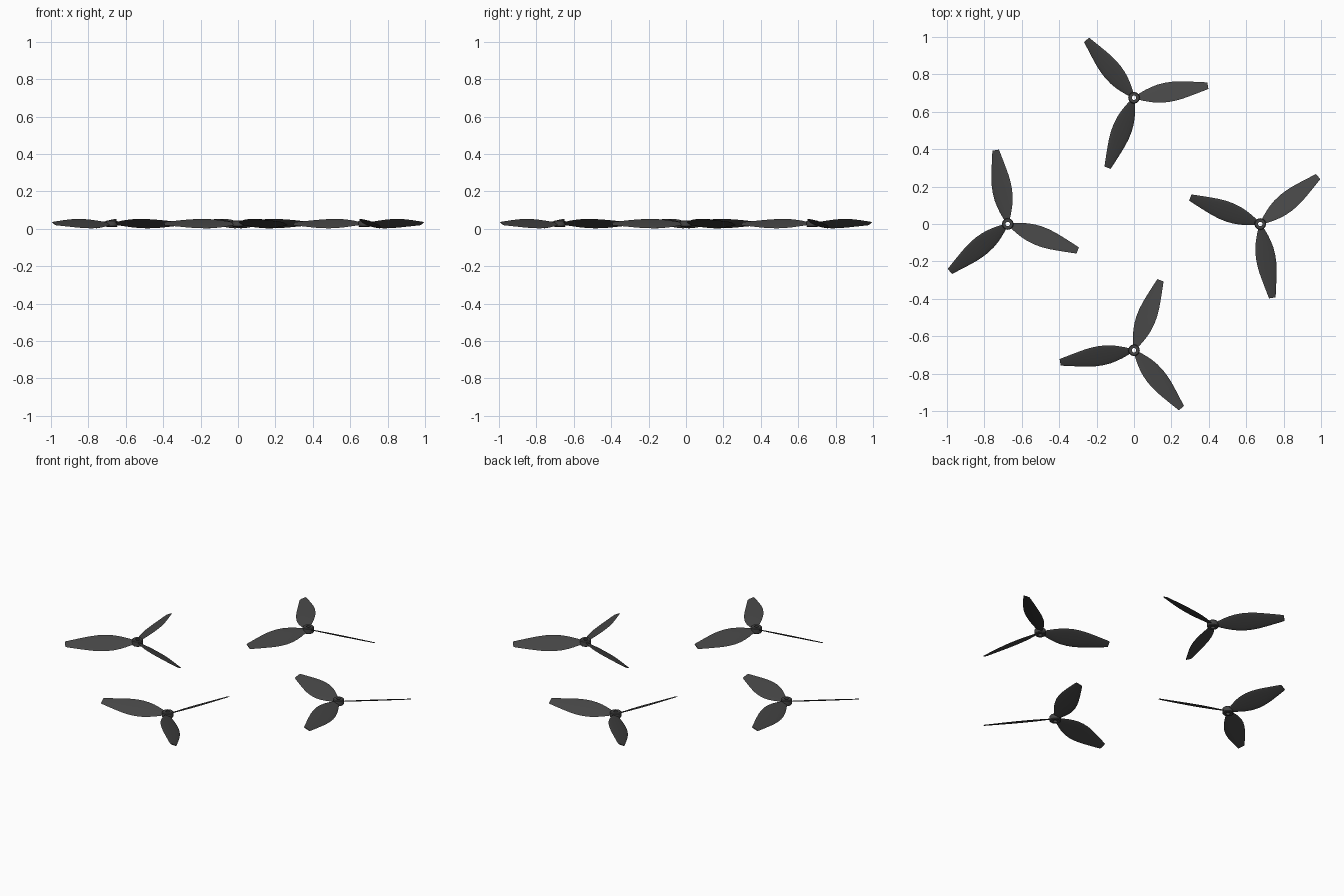
import bpy, bmesh, math
from mathutils import Matrix, Vector

if "Cube" in bpy.data.objects:
    bpy.data.objects.remove(bpy.data.objects["Cube"])

ZC = 0.028                    # mid height of every rotor
PITCH = math.radians(25.5)
RADIUS = 0.675                # rotor centres from the origin
R_IN, R_OUT, HUB_H = 0.012, 0.031, 0.034

mat = bpy.data.materials.new("dark_grey")
mat.diffuse_color = (0.06, 0.06, 0.06, 1)
mat.use_nodes = True
mat.node_tree.nodes["Principled BSDF"].inputs["Base Color"].default_value = mat.diffuse_color

# half width along the blade: (distance from hub, half width)
OUTLINE = [(0.016, 0.013), (0.04, 0.024), (0.07, 0.036), (0.10, 0.046),
           (0.135, 0.054), (0.175, 0.058), (0.215, 0.057), (0.255, 0.052),
           (0.295, 0.044), (0.335, 0.035), (0.37, 0.027), (0.40, 0.0195)]
N = 8                         # steps across the chord


def finish(bm, name, angle):
    bmesh.ops.recalc_face_normals(bm, faces=bm.faces)
    me = bpy.data.meshes.new(name)
    bm.to_mesh(me)
    bm.free()
    me.materials.append(mat)
    ob = bpy.data.objects.new(name, me)
    bpy.context.collection.objects.link(ob)
    bpy.context.view_layer.objects.active = ob
    ob.select_set(True)
    bpy.ops.object.shade_smooth_by_angle(angle=math.radians(angle))
    ob.select_set(False)
    return ob


def add_blade(bm, spin):
    # thin lens section, pitched about the blade axis
    rot = Matrix.Rotation(spin, 4, 'Z') @ Matrix.Rotation(-PITCH, 4, 'X')
    rings = []
    for x, w in OUTLINE:
        thick = 0.0035 * (0.5 + 0.5 * w / 0.058)
        ring = []
        for i in range(2 * N):
            a = math.pi * i / N
            ring.append(bm.verts.new(rot @ Vector((x, w * math.cos(a), thick * math.sin(a)))))
        rings.append(ring)
    for r0, r1 in zip(rings, rings[1:]):
        for i in range(2 * N):
            j = (i + 1) % (2 * N)
            bm.faces.new((r0[i], r0[j], r1[j], r1[i]))
    bm.faces.new(rings[0])
    bm.faces.new(rings[-1])


def make_hub():
    # tube with small chamfers, closed profile spun round the axis
    h, c, seg = HUB_H / 2, 0.004, 32
    prof = [(R_IN, -h), (R_OUT - c, -h), (R_OUT, -h + c),
            (R_OUT, h - c), (R_OUT - c, h), (R_IN, h)]
    bm = bmesh.new()
    rings = [[bm.verts.new((r * math.cos(2 * math.pi * s / seg),
                            r * math.sin(2 * math.pi * s / seg), z)) for r, z in prof]
             for s in range(seg)]
    for s in range(seg):
        a, b = rings[s], rings[(s + 1) % seg]
        for i in range(len(prof)):
            j = (i + 1) % len(prof)
            bm.faces.new((a[i], b[i], b[j], a[j]))
    return bm


# four rotors, each turned a quarter from the last
for k in range(4):
    turn = k * math.pi / 2
    loc = (RADIUS * math.cos(turn), RADIUS * math.sin(turn), ZC)
    hub = finish(make_hub(), f"rotor_hub_{k + 1}", 30)
    hub.location = loc
    bm = bmesh.new()
    for b in range(3):
        add_blade(bm, math.radians(39.3 + 120 * b) + turn)
    blades = finish(bm, f"rotor_blades_{k + 1}", 40)
    blades.location = loc
